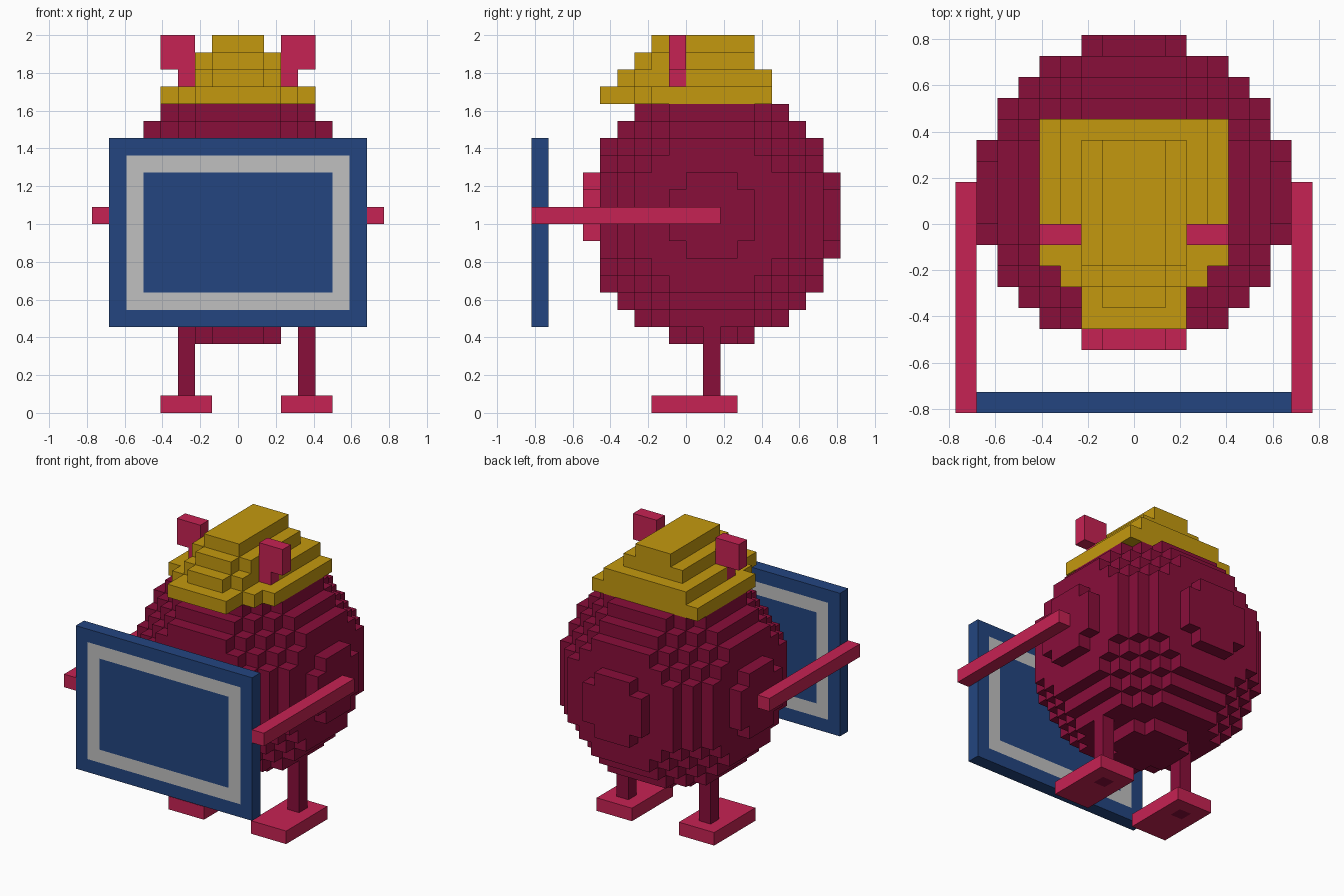
import bpy, bmesh

cube = bpy.data.objects.get("Cube")
if cube:
    bpy.data.objects.remove(cube, do_unlink=True)

V = 2 / 22  # size of one block


def material(name, rgb):
    lin = [(c / 255 / 12.92) if c < 11 else ((c / 255 + 0.055) / 1.055) ** 2.4 for c in rgb]
    m = bpy.data.materials.new(name)
    m.use_nodes = True
    m.diffuse_color = (*lin, 1)
    m.node_tree.nodes["Principled BSDF"].inputs["Base Color"].default_value = (*lin, 1)
    return m


CRIMSON = material("crimson", (137, 14, 58))
PINK = material("pink", (198, 34, 83))
GOLD = material("gold", (196, 153, 15))
BLUE = material("blue", (35, 69, 128))
GREY = material("light_grey", (192, 192, 192))

# The six sides of a block: direction, then the two axes spanning the face
SIDES = [(axis, sign) for axis in range(3) for sign in (-1, 1)]


def box(x0, x1, y0, y1, z0, z1):
    """Set of blocks between inclusive block indices."""
    return {(i, j, k) for i in range(x0, x1 + 1)
            for j in range(y0, y1 + 1) for k in range(z0, z1 + 1)}


def blocks(name, cells, mats, rule=None):
    """Build the outer skin of a set of blocks; rule picks the material per block."""
    bm = bmesh.new()
    verts = {}
    for cell in sorted(cells):
        for axis, sign in SIDES:
            near = list(cell)
            near[axis] += sign
            if tuple(near) in cells:
                continue
            a, b = (axis + 1) % 3, (axis + 2) % 3
            ring = [(0, 0), (1, 0), (1, 1), (0, 1)]
            face = []
            for da, db in (ring if sign > 0 else reversed(ring)):
                p = list(cell)
                p[axis] += sign > 0
                p[a] += da
                p[b] += db
                p = tuple(p)
                if p not in verts:
                    verts[p] = bm.verts.new(((p[0] - 0.5) * V, p[1] * V, p[2] * V))
                face.append(verts[p])
            f = bm.faces.new(face)
            f.material_index = rule(cell) if rule else 0
    mesh = bpy.data.meshes.new(name)
    bm.to_mesh(mesh)
    bm.free()
    for m in mats:
        mesh.materials.append(m)
    obj = bpy.data.objects.new(name, mesh)
    bpy.context.collection.objects.link(obj)
    return obj


# Round body: a ball of blocks, leaving room for the snout in front and the hat on top
CY, CZ, R = 1, 11, 7.5
ball = {c for c in box(-7, 7, CY - 7, CY + 7, CZ - 7, CZ + 7)
        if c[0] ** 2 + (c[1] - CY) ** 2 + (c[2] - CZ) ** 2 < R * R}
front_cap = {c for c in ball if c[1] == CY - 7}
top_cap = {c for c in ball if c[2] == CZ + 7}
blocks("body", ball - front_cap - top_cap, [CRIMSON])

# Snout plate, open along its lowest row
blocks("snout", {c for c in front_cap if c[2] >= 10}, [PINK])

# Stepped hat: brim, then three narrowing tiers, each longer at the front centre
hat = box(-4, 4, -2, 4, 18, 18) | box(-3, 3, -3, 4, 18, 18) | box(-2, 2, -5, 4, 18, 18)
hat |= box(-3, 3, 0, 4, 19, 19) | box(-2, 2, -3, 4, 19, 19) | box(-1, 1, -4, 4, 19, 19)
hat |= box(-2, 2, -2, 3, 20, 20) | box(-1, 1, -3, 3, 20, 20)
hat |= box(-1, 1, -2, 3, 21, 21)
blocks("hat", hat, [GOLD])

# Ears and arms, mirrored
for side, s in (("left", 1), ("right", -1)):
    ear = box(3, 3, -1, -1, 19, 19) | box(3, 4, -1, -1, 20, 21)
    arm = box(8, 8, -9, 1, 11, 11)
    blocks(side + "_ear", {(s * i, j, k) for i, j, k in ear}, [PINK])
    blocks(side + "_arm", {(s * i, j, k) for i, j, k in arm}, [PINK])

# Legs pass through the feet to the ground
for side, x in (("left", 4), ("right", -3)):
    leg = box(x, x, 1, 1, 0, 4)
    blocks(side + "_leg", leg, [CRIMSON])
    blocks(side + "_foot", box(x - 1, x + 1, -2, 2, 0, 0) - leg, [PINK])


# Board held in front: blue with one grey ring set in from the edge
def board_colour(cell):
    edge_distance = min(7 - abs(cell[0]), 5 - abs(cell[2] - 10))
    return 1 if edge_distance == 1 else 0


blocks("board", box(-7, 7, -9, -9, 5, 15), [BLUE, GREY], board_colour)
